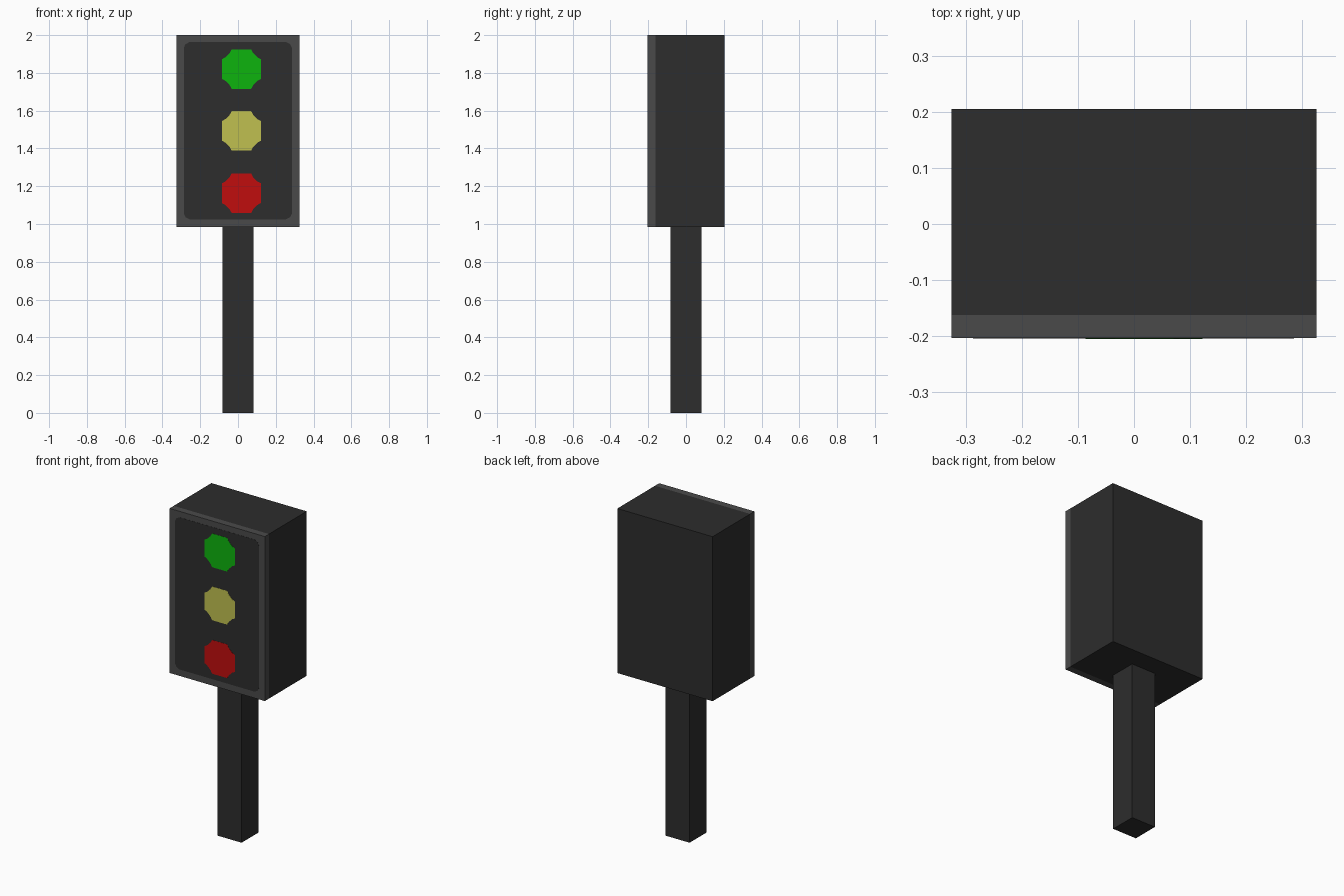
import bpy, bmesh
from mathutils import Vector

cube = bpy.data.objects.get("Cube")
if cube:
    bpy.data.objects.remove(cube, do_unlink=True)


def material(name, rgb):
    """Flat material from 0-255 display colour, stored as linear."""
    lin = [(c / 255 / 12.92) if c < 11 else ((c / 255 + 0.055) / 1.055) ** 2.4 for c in rgb]
    m = bpy.data.materials.new(name)
    m.use_nodes = True
    m.diffuse_color = (*lin, 1)
    bsdf = next(n for n in m.node_tree.nodes if n.type == 'BSDF_PRINCIPLED')
    bsdf.inputs["Base Color"].default_value = (*lin, 1)
    return m


charcoal = material("charcoal", (45, 45, 45))
grey = material("frame grey", (74, 74, 74))
green = material("green light", (13, 180, 13))
yellow = material("yellow light", (192, 192, 80))
red = material("red light", (192, 13, 13))


def add_object(name, bm, *mats):
    bmesh.ops.recalc_face_normals(bm, faces=bm.faces)
    me = bpy.data.meshes.new(name)
    bm.to_mesh(me)
    bm.free()
    for m in mats:
        me.materials.append(m)
    ob = bpy.data.objects.new(name, me)
    bpy.context.collection.objects.link(ob)
    return ob


def box(name, lo, hi, mat):
    bm = bmesh.new()
    bmesh.ops.create_cube(bm, size=1)
    lo, hi = Vector(lo), Vector(hi)
    for v in bm.verts:
        v.co = (lo + hi) / 2 + v.co * (hi - lo)
    return add_object(name, bm, mat)


def plate(name, outline, y_back, y_front, mat):
    """Thin plate facing -y, extruded from an (x, z) outline."""
    bm = bmesh.new()
    face = bm.faces.new([bm.verts.new((x, y_back, z)) for x, z in outline])
    ext = bmesh.ops.extrude_face_region(bm, geom=[face])
    for v in ext["geom"]:
        if isinstance(v, bmesh.types.BMVert):
            v.co.y = y_front
    return add_object(name, bm, mat)


def cornered_outline(cx, cz, hw, hh, corner):
    """Rectangle with each corner replaced by offsets inward from that corner."""
    pts = []
    for sx, sz in ((1, 1), (-1, 1), (-1, -1), (1, -1)):
        run = [(cx + sx * (hw - a), cz + sz * (hh - b)) for a, b in corner]
        pts += run if sx * sz > 0 else run[::-1]
    return pts


# Square post
box("post", (-0.082, -0.082, 0), (0.082, 0.082, 0.985), charcoal)

# Signal housing and its front frame
box("housing", (-0.325, -0.162, 0.985), (0.325, 0.205, 2), charcoal)
box("front_frame", (-0.325, -0.203, 0.985), (0.325, -0.162, 2), grey)

# Dark face panel with small rounded corners
panel_corner = [(0, 0.03), (0.009, 0.011), (0.03, 0)]
plate("face_panel", cornered_outline(-0.001, 1.494, 0.286, 0.469, panel_corner),
      -0.2025, -0.204, charcoal)

# Three eight-sided lamps with stepped corners
lamp_corner = [(0, 0.052), (0.019, 0.042), (0.042, 0.019), (0.052, 0)]
for name, z, mat in (("green_lamp", 1.82, green),
                     ("yellow_lamp", 1.493, yellow),
                     ("red_lamp", 1.163, red)):
    plate(name, cornered_outline(0.018, z, 0.104, 0.104, lamp_corner),
          -0.2035, -0.205, mat)
